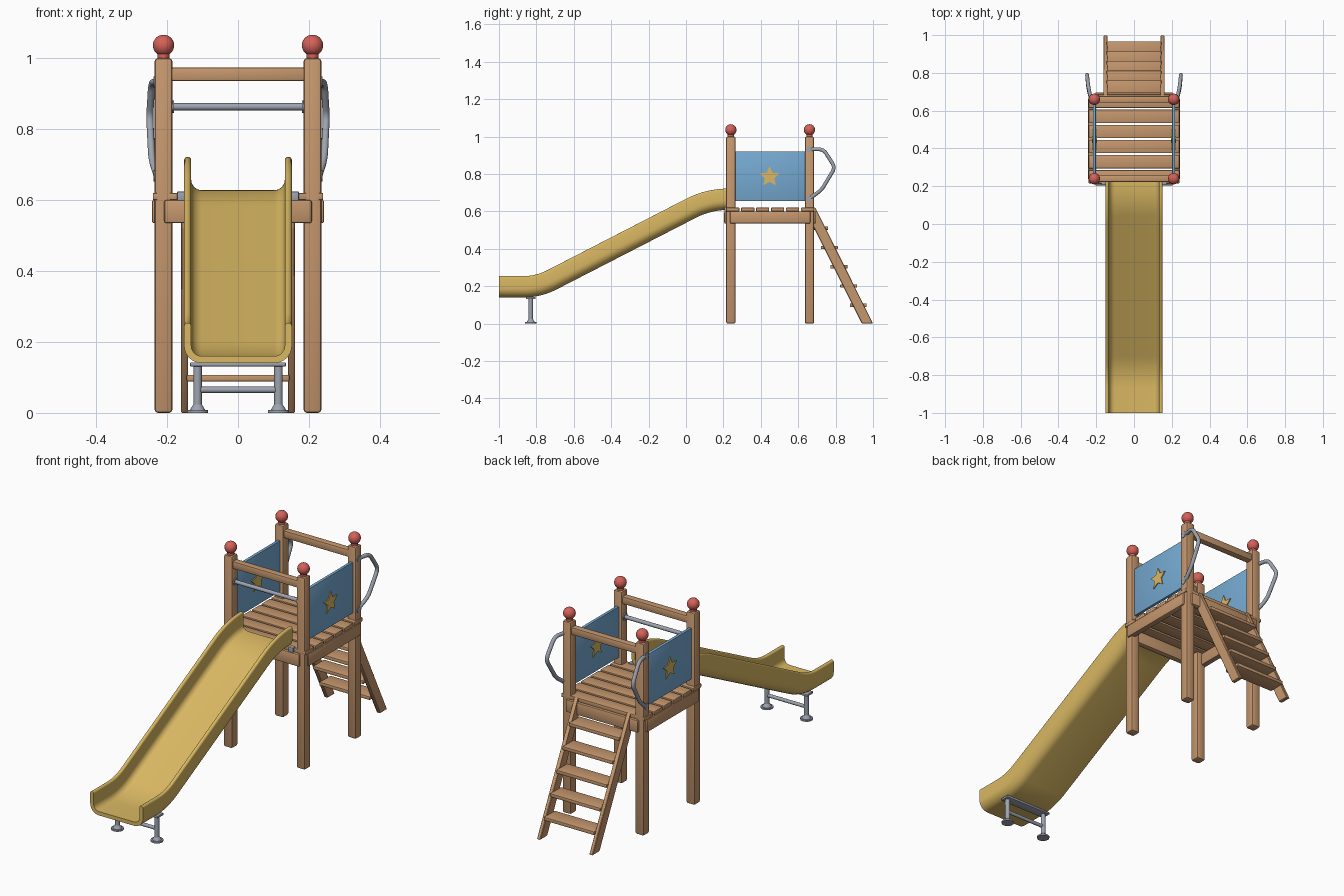
import bpy, bmesh, math
from mathutils import Vector, Matrix

if "Cube" in bpy.data.objects:
    bpy.data.objects.remove(bpy.data.objects["Cube"])


def material(name, rgb):
    m = bpy.data.materials.new(name)
    m.diffuse_color = (*rgb, 1)
    m.use_nodes = True
    m.node_tree.nodes["Principled BSDF"].inputs["Base Color"].default_value = m.diffuse_color
    return m


WOOD = material("wood", (0.56, 0.31, 0.155))
YELLOW = material("yellow plastic", (0.70, 0.48, 0.125))
BLUE = material("blue panel", (0.18, 0.40, 0.64))
RED = material("red knob", (0.66, 0.12, 0.10))
METAL = material("grey metal", (0.34, 0.37, 0.43))


def finish(bm, name, mat):
    bmesh.ops.recalc_face_normals(bm, faces=bm.faces)
    me = bpy.data.meshes.new(name)
    bm.to_mesh(me)
    bm.free()
    me.materials.append(mat)
    ob = bpy.data.objects.new(name, me)
    bpy.context.collection.objects.link(ob)
    return ob


def bevel(bm, width, segments=2):
    bmesh.ops.bevel(bm, geom=bm.edges[:], offset=width, segments=segments,
                    profile=0.5, affect='EDGES')


def box(name, lo, hi, mat, bev=0.004):
    bm = bmesh.new()
    bmesh.ops.create_cube(bm, size=1)
    for v in bm.verts:
        v.co = [lo[i] + (v.co[i] + 0.5) * (hi[i] - lo[i]) for i in range(3)]
    if bev:
        bevel(bm, bev)
    return finish(bm, name, mat)


def rod(name, a, b, r, mat, r2=None):
    a, b = Vector(a), Vector(b)
    d = b - a
    bm = bmesh.new()
    bmesh.ops.create_cone(bm, cap_ends=True, segments=24, radius1=r,
                          radius2=r if r2 is None else r2, depth=d.length)
    rot = Vector((0, 0, 1)).rotation_difference(d).to_matrix().to_4x4()
    bmesh.ops.transform(bm, matrix=Matrix.Translation((a + b) / 2) @ rot, verts=bm.verts)
    return finish(bm, name, mat)


def prism(name, yz, x0, x1, mat, bev=0):
    """Extrude a y-z outline along x."""
    bm = bmesh.new()
    f = bm.faces.new([bm.verts.new((x0, y, z)) for y, z in yz])
    ext = bmesh.ops.extrude_face_region(bm, geom=[f])['geom']
    bmesh.ops.translate(bm, vec=(x1 - x0, 0, 0),
                        verts=[v for v in ext if isinstance(v, bmesh.types.BMVert)])
    if bev:
        bevel(bm, bev, 1)
    return finish(bm, name, mat)


def rounded(points, t, steps=12):
    """Round the inner corners of a path with tangent length t."""
    p = [Vector(q) for q in points]
    out = [p[0]]
    for a, b, c in zip(p, p[1:], p[2:]):
        s, e = b + (a - b).normalized() * t, b + (c - b).normalized() * t
        for i in range(steps + 1):
            u = i / steps
            out.append(s * (1 - u) ** 2 + b * 2 * u * (1 - u) + e * u * u)
    return out + [p[-1]]


def tube(name, pts, r, mat):
    cu = bpy.data.curves.new(name, 'CURVE')
    cu.dimensions = '3D'
    cu.bevel_depth, cu.bevel_resolution, cu.use_fill_caps = r, 4, True
    sp = cu.splines.new('POLY')
    sp.points.add(len(pts) - 1)
    for q, p in zip(sp.points, pts):
        q.co = (*p, 1)
    cu.materials.append(mat)
    ob = bpy.data.objects.new(name, cu)
    bpy.context.collection.objects.link(ob)


FRONT, BACK, PX = 0.24, 0.66, 0.21

# posts with ball knobs
for sx in (-1, 1):
    for y in (FRONT, BACK):
        x = sx * PX
        box("post", (x - .025, y - .025, 0), (x + .025, y + .025, 1.0), WOOD, 0.009)
        rod("knob_neck", (x, y, .995), (x, y, 1.02), 0.017, RED)
        bm = bmesh.new()
        bmesh.ops.create_uvsphere(bm, u_segments=32, v_segments=16, radius=0.03,
                                  matrix=Matrix.Translation((x, y, 1.036)))
        finish(bm, "knob", RED)

# deck frame and planks
box("front_beam", (-.208, .204, .535), (.208, .235, .60), WOOD, .006)
box("back_beam", (-.208, .665, .535), (.208, .696, .60), WOOD, .006)
for s in (-1, 1):
    a, b = sorted((s * .212, s * .243))
    box("side_beam", (a, .235, .535), (b, .665, .60), WOOD, .006)
for i in range(6):
    y = 0.25 + i * 0.08
    box("deck_plank", (-.24, y - .035, .60), (.24, y + .035, .62), WOOD, .003)

# top rails and front grab bar
for y in (FRONT, BACK):
    box("top_rail", (-.19, y - .018, .935), (.19, y + .018, .974), WOOD, .006)
rod("grab_bar", (-.19, FRONT, .863), (.19, FRONT, .863), .010, METAL)
for s in (-1, 1):
    rod("grab_bar_flange", (s * .18, FRONT, .863), (s * .187, FRONT, .863), .018, METAL)

# side panels with raised stars on both faces, and bent handles
star = []
for i in range(10):
    r, a = (0.057, 0.027)[i % 2], math.pi / 2 + i * math.pi / 5
    star.append((0.447 + r * math.cos(a), 0.785 + r * math.sin(a)))
for s in (-1, 1):
    x = s * PX
    box("side_panel", (x - .008, .255, .655), (x + .008, .645, .92), BLUE, .002)
    prism("star", star, x - .013, x + .013, YELLOW)
    path = [(s * .228, .66, .932), (s * .243, .735, .932), (s * .249, .797, .835),
            (s * .243, .725, .715), (s * .228, .66, .668)]
    tube("handle", rounded(path, .028, 8), .010, METAL)
    for z in (.932, .668):
        rod("handle_flange", (s * .232, .66, z), (s * .238, .66, z), .016, METAL)

# ladder
for s in (-1, 1):
    a, b = sorted((s * .141, s * .161))
    prism("ladder_stringer", [(1.0, 0), (.94, 0), (.68, .52), (.68, .62), (.692, .62)],
          a, b, WOOD, .003)
for i in range(5):
    z = 0.098 + i * 0.103
    y = 0.97 - 0.5 * z
    box("ladder_step", (-.145, y - .045, z - .009), (.145, y + .045, z + .009), WOOD, .003)

# slide: U-shaped section swept along a rounded path
half = []


def arc(cx, cz, r, a0, a1, n=8):
    for i in range(n + 1):
        a = math.radians(a0 + (a1 - a0) * i / n)
        half.append((cx + r * math.cos(a), cz + r * math.sin(a)))


arc(.102, .05, .05, -90, 0)
arc(.142, .104, .01, 0, 180)
arc(.102, .05, .03, 0, -90)
section = half + [(-x, n) for x, n in reversed(half)]
path = rounded([(0, -1, .14), (0, -.775, .14), (0, .135, .608), (0, .232, .608)], .094, 14)
bm = bmesh.new()
rings = []
for i, p in enumerate(path):
    t = (path[min(i + 1, len(path) - 1)] - path[max(i - 1, 0)]).normalized()
    if i in (0, len(path) - 1):
        t = Vector((0, 1, 0))
    nrm = Vector((0, -t.z, t.y))
    rings.append([bm.verts.new(p + Vector((x, 0, 0)) + nrm * n) for x, n in section])
k = len(section)
for r0, r1 in zip(rings, rings[1:]):
    for j in range(k):
        bm.faces.new((r0[j], r0[(j + 1) % k], r1[(j + 1) % k], r1[j]))
bm.faces.new(rings[0])
bm.faces.new(rings[-1])
finish(bm, "slide", YELLOW)

# slide brackets and feet
LY = -0.83
for s in (-1, 1):
    a, b = sorted((s * .145, s * .172))
    box("slide_bracket", (a, .206, .598), (b, .232, .624), METAL, .003)
    x = s * .114
    rod("slide_leg", (x, LY, 0), (x, LY, .14), .012, METAL)
    rod("slide_foot", (x, LY, 0), (x, LY, .008), .030, METAL)
    rod("slide_foot_cone", (x, LY, .008), (x, LY, .024), .022, METAL, .012)
box("slide_leg_plate", (-.135, LY - .025, .131), (.135, LY + .025, .142), METAL, .002)
rod("slide_leg_crossbar", (-.114, LY, .065), (.114, LY, .065), .009, METAL)

# shading
bpy.ops.object.select_all(action='SELECT')
bpy.context.view_layer.objects.active = bpy.data.objects["slide"]
bpy.ops.object.convert(target='MESH')
bpy.ops.object.shade_smooth_by_angle(angle=math.radians(35))
